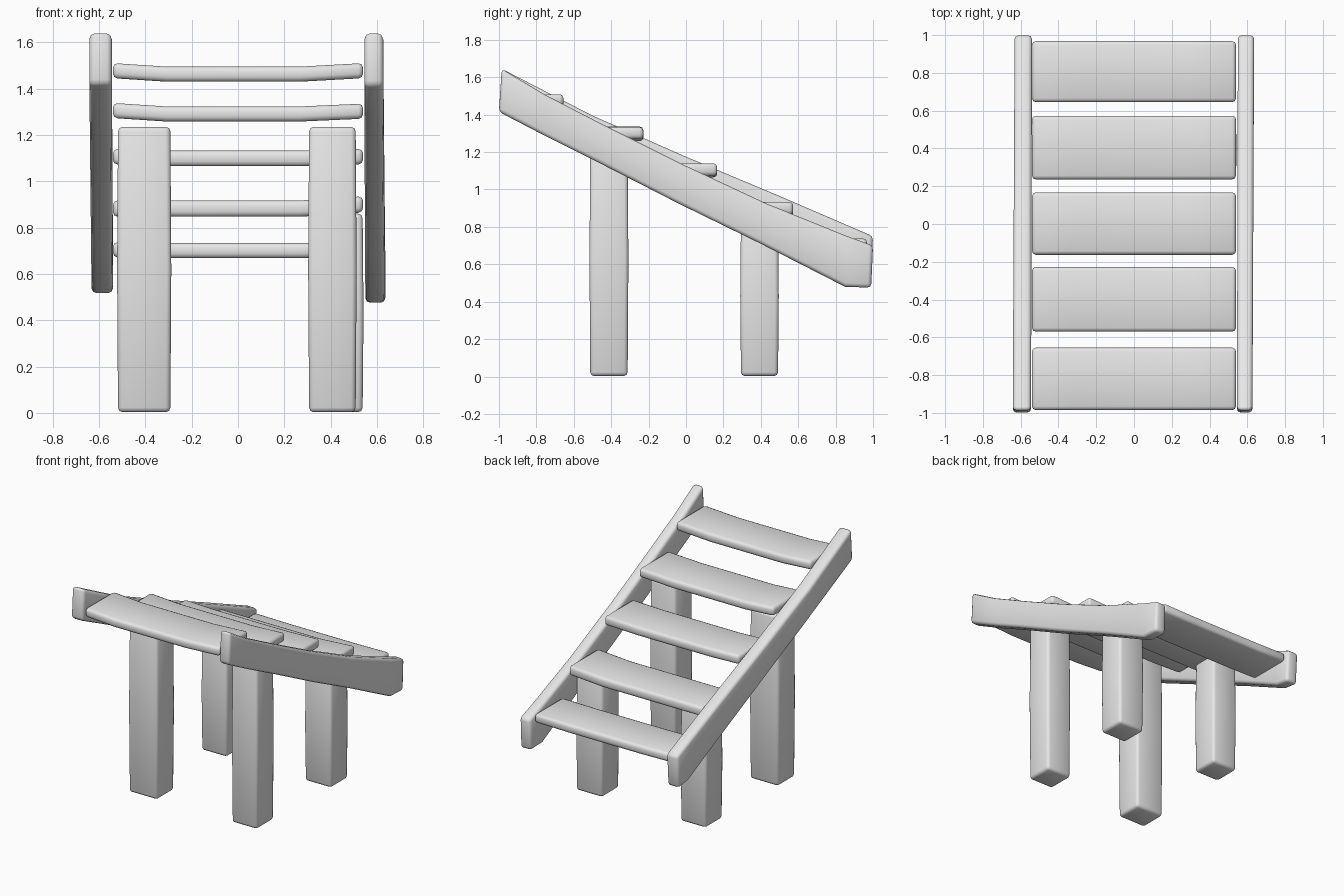
import bpy, bmesh

if "Cube" in bpy.data.objects:
    bpy.data.objects.remove(bpy.data.objects["Cube"])

wood = bpy.data.materials.new("plain grey")
wood.diffuse_color = (0.8, 0.8, 0.8, 1)
wood.use_nodes = True
wood.node_tree.nodes["Principled BSDF"].inputs["Base Color"].default_value = wood.diffuse_color


def loft(name, rings, bevel=0.02):
    """Bar through a list of four-cornered cross-sections, with rounded edges."""
    bm = bmesh.new()
    loops = [[bm.verts.new(p) for p in ring] for ring in rings]
    for a, b in zip(loops, loops[1:]):
        for i in range(4):
            j = (i + 1) % 4
            bm.faces.new((a[i], a[j], b[j], b[i]))
    bm.faces.new(loops[0])
    bm.faces.new(loops[-1])
    bmesh.ops.recalc_face_normals(bm, faces=bm.faces)
    # round only the real edges, not the gentle bends
    edges = [e for e in bm.edges if e.calc_face_angle() > 0.6]
    bmesh.ops.bevel(bm, geom=edges, offset=bevel, segments=2, profile=0.5,
                    affect='EDGES', clamp_overlap=True)
    me = bpy.data.meshes.new(name)
    bm.to_mesh(me)
    bm.free()
    me.materials.append(wood)
    for p in me.polygons:
        p.use_smooth = True
    ob = bpy.data.objects.new(name, me)
    bpy.context.collection.objects.link(ob)
    return ob


def rail(name, stations, front_x, back_x):
    """Sloping side rail; stations are (y top, z top, y bottom, z bottom)."""
    rings = []
    for yt, zt, yb, zb in stations:
        t = (yt + 1) / 2
        x0, x1 = (f + (b - f) * t for f, b in zip(front_x, back_x))
        rings.append([(x0, yb, zb), (x1, yb, zb), (x1, yt, zt), (x0, yt, zt)])
    loft(name, rings)


# side rails, slightly sagging
rail("right_rail",
     [(-0.985, 1.645, -1.0, 1.415), (-0.75, 1.505, -0.75, 1.285),
      (-0.41, 1.33, -0.45, 1.135), (-0.03, 1.14, -0.03, 0.92),
      (0.43, 0.925, 0.4, 0.71), (0.85, 0.755, 0.85, 0.48),
      (1.0, 0.70, 0.99, 0.475)],
     (0.545, 0.627), (0.55, 0.636))
rail("left_rail",
     [(-0.985, 1.645, -1.0, 1.42), (-0.5, 1.395, -0.5, 1.18),
      (0.0, 1.175, 0.0, 0.945), (0.5, 0.965, 0.5, 0.71),
      (0.86, 0.81, 0.87, 0.53), (1.0, 0.75, 0.985, 0.515)],
     (-0.642, -0.545), (-0.632, -0.54))

# five level slats, ends raised: (y front, y back, z bottom, z top, left lift, right lift)
slats = [(-0.985, -0.655, 1.43, 1.495, 0.015, 0.015),
         (-0.57, -0.228, 1.258, 1.323, 0.015, 0.012),
         (-0.163, 0.167, 1.065, 1.132, 0.008, 0.008),
         (0.236, 0.573, 0.847, 0.917, 0.0, 0.018),
         (0.645, 0.968, 0.668, 0.733, 0.004, 0.004)]
for n, (y0, y1, z0, z1, la, lb) in enumerate(slats):
    rings = []
    for x, dz in ((-0.54, la), (-0.31, 0), (0.27, 0), (0.54, lb)):
        rings.append([(x, y0, z0 + dz), (x, y1, z0 + dz),
                      (x, y1, z1 + dz), (x, y0, z1 + dz)])
    loft("slat_%d" % (n + 1), rings)

# square legs, a touch narrower at the foot
legs = {"front_left_leg": (-0.522, -0.288, -0.516, -0.308, 1.235),
        "front_right_leg": (0.303, 0.512, -0.516, -0.308, 1.235),
        "back_left_leg": (-0.505, -0.295, 0.29, 0.496, 0.86),
        "back_right_leg": (0.325, 0.542, 0.29, 0.496, 0.86)}
for name, (x0, x1, y0, y1, top) in legs.items():
    rings = []
    for z, d in ((0.003, 0.004), (top * 0.5, 0.0), (top, 0.004)):
        rings.append([(x0 + d, y0 + d, z), (x1 - d, y0 + d, z),
                      (x1 - d, y1 - d, z), (x0 + d, y1 - d, z)])
    loft(name, rings)
